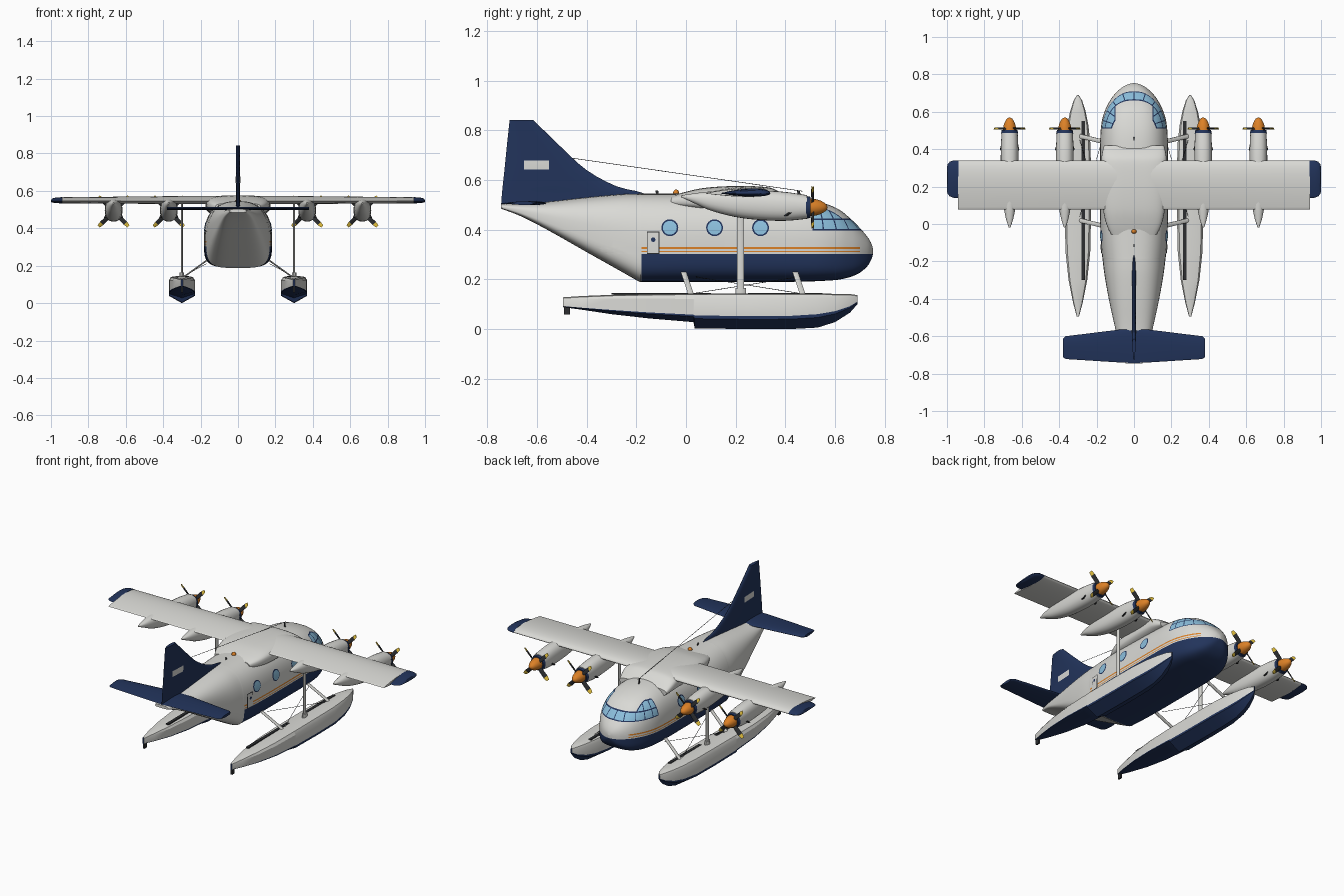
import bpy, bmesh, math
from mathutils import Vector
from mathutils.bvhtree import BVHTree

cube = bpy.data.objects.get("Cube")
if cube:
    bpy.data.objects.remove(cube)


def material(name, r, g, b):
    m = bpy.data.materials.new(name)
    m.use_nodes = True
    m.diffuse_color = (r, g, b, 1)
    m.node_tree.nodes["Principled BSDF"].inputs["Base Color"].default_value = (r, g, b, 1)
    return m


WHITE = material("off white", .7, .7, .67)
NAVY = material("navy blue", .016, .034, .105)
ORANGE = material("orange", .72, .22, .02)
GLASS = material("light blue glass", .26, .52, .72)
DARK = material("dark grey", .025, .027, .03)
YELLOW = material("yellow", .8, .55, .05)


def finish(name, bm, mats, angle=35):
    mesh = bpy.data.meshes.new(name)
    bm.to_mesh(mesh)
    obj = bpy.data.objects.new(name, mesh)
    bpy.context.collection.objects.link(obj)
    for m in mats:
        mesh.materials.append(m)
    bpy.ops.object.select_all(action='DESELECT')
    obj.select_set(True)
    bpy.context.view_layer.objects.active = obj
    bpy.ops.object.shade_smooth_by_angle(angle=math.radians(angle))
    return obj


def loft_mesh(rings, rule=None):
    """Skin a list of closed rings and cap both ends."""
    bm = bmesh.new()
    vs = [[bm.verts.new(p) for p in ring] for ring in rings]
    n = len(vs[0])
    for i in range(len(vs) - 1):
        for j in range(n):
            k = (j + 1) % n
            f = bm.faces.new((vs[i][j], vs[i][k], vs[i + 1][k], vs[i + 1][j]))
            f.material_index = rule(i, j) if rule else 0
    for i in (0, -1):
        f = bm.faces.new(vs[i])
        f.material_index = rule(len(vs) - 2 if i else 0, 0) if rule else 0
    bmesh.ops.recalc_face_normals(bm, faces=bm.faces)
    return bm


def loft(name, rings, mats, rule=None, angle=35):
    bm = loft_mesh(rings, rule)
    obj = finish(name, bm, mats, angle)
    bm.free()
    return obj


def smooth_path(pts, steps=5):
    """Catmull-Rom interpolation through the stations."""
    out = []
    for i in range(len(pts) - 1):
        a, b, c, d = pts[max(i - 1, 0)], pts[i], pts[i + 1], pts[min(i + 2, len(pts) - 1)]
        for s in range(steps):
            t = s / steps
            out.append([q + .5 * t * (r - p + t * (2 * p - 5 * q + 4 * r - u + t * (3 * (q - r) + u - p)))
                        for p, q, r, u in zip(a, b, c, d)])
    return out + [pts[-1]]


def section(y, zb, zt, w, x0=0, low=2, high=2, split=.5, n=40):
    """Superellipse ring across y with separate lower and upper roundness."""
    mid, ring = zb + split * (zt - zb), []
    for i in range(n):
        c, s = math.cos(math.tau * i / n), math.sin(math.tau * i / n)
        e = 2 / (high if s > 0 else low)
        h = zt - mid if s > 0 else mid - zb
        ring.append((x0 + math.copysign(w * abs(c) ** e, c), y, mid + math.copysign(h * abs(s) ** e, s)))
    return ring


def foil(rear, front, thick, upper, n=28):
    """Aerofoil as (chordwise, thickness) pairs."""
    pts = []
    for i in range(n):
        a = math.tau * i / n
        u = (1 - math.cos(a)) / 2
        t = thick * (math.sqrt(u) * (1 - u) / .385 + .04 * u)
        pts.append((front + (rear - front) * u, t * upper if a < math.pi else -t * (1 - upper)))
    return pts


def box(name, x, y, z, mat):
    ring = lambda yy: [(x[0], yy, z[0]), (x[1], yy, z[0]), (x[1], yy, z[1]), (x[0], yy, z[1])]
    return loft(name, [ring(y[0]), ring(y[1])], [mat])


def strut(name, a, b, rx, ry, mat=WHITE, n=10):
    """Rod with an elliptical horizontal section."""
    ring = lambda p: [(p[0] + rx * math.cos(math.tau * i / n), p[1] + ry * math.sin(math.tau * i / n), p[2])
                      for i in range(n)]
    return loft(name, [ring(a), ring(b)], [mat])


def wire(name, a, b, r=.0012):
    a, b = Vector(a), Vector(b)
    d = (b - a).normalized()
    u = d.orthogonal().normalized()
    v = d.cross(u)
    ring = lambda p: [p + r * (u * math.cos(k * math.tau / 6) + v * math.sin(k * math.tau / 6)) for k in range(6)]
    loft(name, [ring(a), ring(b)], [DARK])


# Fuselage
stations = [(-.745, .485, .503, .045), (-.66, .452, .506, .075), (-.55, .395, .513, .102), (-.4, .31, .53, .135),
            (-.27, .237, .542, .158), (-.19, .192, .545, .168), (-.175, .19, .545, .17), (-.08, .19, .545, .178),
            (.06, .19, .545, .182), (.22, .19, .54, .182), (.36, .19, .533, .182), (.47, .191, .525, .18),
            (.55, .194, .508, .172), (.615, .199, .482, .152), (.665, .211, .442, .125), (.7, .227, .407, .098),
            (.73, .253, .372, .064), (.746, .28, .345, .034), (.753, .303, .322, .006)]
bm = loft_mesh([section(*s, low=4, high=2.6, split=.4, n=56) for s in smooth_path(stations)])


def cut(co, no, keep=lambda p: True):
    faces = [f for f in bm.faces if keep(f.calc_center_median())]
    geom = faces + list({e for f in faces for e in f.edges}) + list({v for f in faces for v in f.verts})
    bmesh.ops.bisect_plane(bm, geom=geom, plane_co=co, plane_no=no, dist=1e-5)


for z in (.303, .31, .314, .323, .331):
    cut((0, 0, z), (0, 0, 1))
for y in (-.18, .51, .515, .7):
    cut((0, y, 0), (0, 1, 0))
for z in (.397, .402, .44, .446, .483, .488):
    cut((0, 0, z), (0, 0, 1), lambda p: p.y > .51)
in_band = lambda p: p.y > .51 and .397 < p.z < .488
for x in (-.105, -.1, .1, .105):
    cut((x, 0, 0), (1, 0, 0), lambda p: in_band(p) and p.z > .446)
mullions = [Vector((math.cos(a), -math.sin(a), 0)) for a in map(math.radians, (-72, -54, -36, -17, 0, 17, 36, 54, 72))]
pivot = Vector((0, .5, 0))
for no in mullions:
    for side in (-.0025, .0025):
        cut(pivot + no * side, no, in_band)
for f in bm.faces:
    p = f.calc_center_median()
    if in_band(p) and (p.z < .446 or abs(p.x) > .1):
        pane = (.402 < p.z < .44 or (.446 < p.z < .483 and abs(p.x) > .105)) and p.y > .515
        frame = any(abs((p - pivot).dot(no)) < .0025 for no in mullions)
        f.material_index = 2 if pane and not frame else 1
    elif p.y > -.18 and p.z < .303:
        f.material_index = 1
    elif -.18 < p.y < .7 and (.31 < p.z < .314 or .323 < p.z < .331):
        f.material_index = 3
finish("fuselage", bm, [WHITE, NAVY, GLASS, ORANGE], 50)
hull_tree = BVHTree.FromBMesh(bm)
bm.free()


def decal(name, tree, side, outline, mat, lift):
    """Thin plate laid on a side surface from a (y, z) outline."""
    cy, cz = (sum(c) / len(outline) for c in zip(*outline))
    d = bmesh.new()

    def place(y, z):
        hit = tree.ray_cast(Vector((side, y, z)), Vector((-side, 0, 0)))[0]
        return d.verts.new((hit.x + side * lift, y, z))
    mid = place(cy, cz)
    inner = [place((y + cy) / 2, (z + cz) / 2) for y, z in outline]
    outer = [place(y, z) for y, z in outline]
    for i in range(len(outline)):
        k = (i + 1) % len(outline)
        for vs in ((mid, inner[i], inner[k]), (inner[i], outer[i], outer[k], inner[k])):
            d.faces.new(vs if side > 0 else vs[::-1])
    finish(name, d, [mat])
    d.free()


disc = lambda y, z, r: [(y + r * math.cos(k * math.tau / 24), z + r * math.sin(k * math.tau / 24)) for k in range(24)]
rect = lambda a, b, c, d: [(a, c), (b, c), (b, (c + d) / 2), (b, d), (a, d), (a, (c + d) / 2)]

# Fin, with a plate on each side
fin_rows = [(.49, -.745, -.1), (.545, -.741, -.165), (.575, -.738, -.28), (.64, -.731, -.4),
            (.73, -.722, -.5), (.842, -.71, -.615)]
fin = loft_mesh([[(t, y, z) for y, t in foil(r, f, .022, .5)] for z, r, f in smooth_path(fin_rows, 3)])
finish("fin", fin, [NAVY])
fin_tree = BVHTree.FromBMesh(fin)
fin.free()

# Cabin windows and doors
for s in (-1, 1):
    for y in (-.065, .115, .3):
        decal("window_rim", hull_tree, s, disc(y, .408, .034), NAVY, .002)
        decal("window_glass", hull_tree, s, disc(y, .408, .028), GLASS, .004)
    decal("door_outline", hull_tree, s, rect(-.158, -.107, .303, .392), DARK, .002)
    decal("door", hull_tree, s, rect(-.154, -.111, .306, .388), WHITE, .004)
    decal("door_window", hull_tree, s, disc(-.132, .36, .009), NAVY, .006)
    decal("fin_plate", fin_tree, s, rect(-.652, -.552, .642, .678), WHITE, .002)

# Tailplane
tail_rows = [(-.38, -.712, -.615), (-.365, -.722, -.6), (-.08, -.74, -.565), (0, -.743, -.56),
             (.08, -.74, -.565), (.365, -.722, -.6), (.38, -.712, -.615)]
loft("tailplane", [[(x, y, .507 + t) for y, t in foil(r, f, .016, .5)] for x, r, f in tail_rows], [NAVY])

# Wing, wing tips and centre fairing
wing_ring = lambda x, r, f, t: [(x, y, .546 + q) for y, q in foil(r, f, t, .62)]
loft("wing", [wing_ring(x, .078, .34, t) for x, t in ((-.94, .032), (-.2, .044), (.2, .044), (.94, .032))], [WHITE])
for s in (-1, 1):
    tip = [(.938, .14, .34, .033), (.965, .14, .34, .031), (.985, .148, .333, .026), (.996, .16, .32, .018),
           (1, .175, .305, .006)]
    loft("wing_tip", [wing_ring(s * x, r, f, t) for x, r, f, t in tip], [NAVY])
fairing = [(-.06, .49, .535, .12), (0, .48, .553, .148), (.08, .47, .569, .165), (.2, .47, .576, .172),
           (.32, .47, .572, .174), (.37, .47, .556, .172), (.42, .47, .515, .16)]
loft("wing_fairing", [section(*s, low=3, high=3.2) for s in smooth_path(fairing)], [WHITE])

# Engines and propellers
nacelle = [(-.02, .531, .538, .004), (.03, .508, .546, .02), (.1, .477, .554, .033), (.2, .451, .558, .043),
           (.3, .439, .558, .047), (.4, .436, .552, .047), (.487, .444, .539, .043)]
blade = [(.02, .007, .006), (.05, .011, .004), (.09, .012, .003), (.0901, .012, .003), (.113, .008, .002)]
for x in (-.665, -.37, .37, .665):
    loft("engine_nacelle", [section(*s, x0=x, low=2.3, high=2.3, n=24) for s in smooth_path(nacelle)], [WHITE])
    loft("cowl_ring", [section(y, .49 - r, .49 + r, r, x0=x, n=24) for y, r in ((.484, .046), (.502, .042))], [NAVY])
    loft("spinner", [section(.5 + .07 * u, .49 - r, .49 + r, r, x0=x, n=20) for u, r in
                     ((u, .036 * math.sqrt(1.001 - u ** 1.6)) for u in (0, .2, .4, .6, .8, .92, 1))], [ORANGE])
    for k in range(4):
        a = math.radians(45 + 90 * k)
        ca, sa = math.cos(a), math.sin(a)
        rings = [[(x + ca * r - sa * c * u, .51 + c * .5 * u + t * v, .49 + sa * r + ca * c * u)
                  for u, v in ((-1, 0), (0, -1), (1, 0), (0, 1))] for r, c, t in blade]
        loft("propeller_blade", rings, [DARK, YELLOW], lambda i, j: int(i == 3))
    for s in (-1, 1):
        strut("exhaust", (x + s * .04, .42, .47), (x + s * .046, .4, .455), .006, .008, DARK)

# Floats: y, keel, chine, deck height, half width
hull = [(-.495, .088, .092, .128, .006), (-.42, .078, .086, .133, .026), (-.3, .06, .077, .138, .05),
        (-.15, .043, .067, .141, .066), (.03, .028, .058, .143, .07), (.035, .003, .055, .143, .07),
        (.25, 0, .052, .144, .07), (.42, 0, .053, .144, .068), (.53, .006, .06, .143, .056),
        (.6, .028, .072, .142, .042), (.66, .066, .092, .141, .023), (.69, .1, .11, .137, .004)]


def float_ring(x, y, keel, chine, deck, w):
    low, edge = chine - .25 * (chine - keel), chine + .75 * (deck - chine)
    half = [(w, low), (w, chine), (w, edge), (w * .85, deck - .004), (w * .45, deck)]
    return [(x, y, keel)] + [(x + q, y, z) for q, z in half] + [(x - q, y, z) for q, z in half[::-1]]


for s in (-1, 1):
    x = s * .3
    loft("float", [float_ring(x, *h) for h in hull], [WHITE, NAVY], lambda i, j: int(j in (0, 1, 9, 10)), 30)
    for y0, y1 in ((-.3, .1), (.25, .55)):
        box("float_walkway", (s * .272 - .009, s * .272 + .009), (y0, y1), (.139, .146), DARK)
    box("water_rudder", (x - .005, x + .005), (-.492, -.468), (.058, .1), DARK)
    strut("main_strut", (x, .22, .14), (x, .22, .55), .006, .015)
    strut("strut_foot", (x, .22, .14), (x, .22, .165), .012, .022)
    for y in (.02, .47):
        strut("float_strut", (s * .29, y, .14), (s * .165, y - .03, .23), .007, .012)
    wire("brace_wire", (s * .29, .04, .145), (s * .17, .45, .21))
    wire("brace_wire", (s * .29, .45, .145), (s * .17, .04, .21))

# Roof antennas, beacon and aerial wire
wire("aerial_wire", (0, -.47, .69), (0, .47, .555))
for y in (-.11, .46):
    strut("antenna", (0, y, .52), (0, y - .008, .558), .003, .006, DARK)
loft("beacon", [section(-.04 + .012 * math.sin(a), .535, .548 + .014 * math.cos(a), .012 * math.cos(a) + .001, n=12)
                for a in (-1.4, -.9, -.4, 0, .4, .9, 1.4)], [ORANGE])
